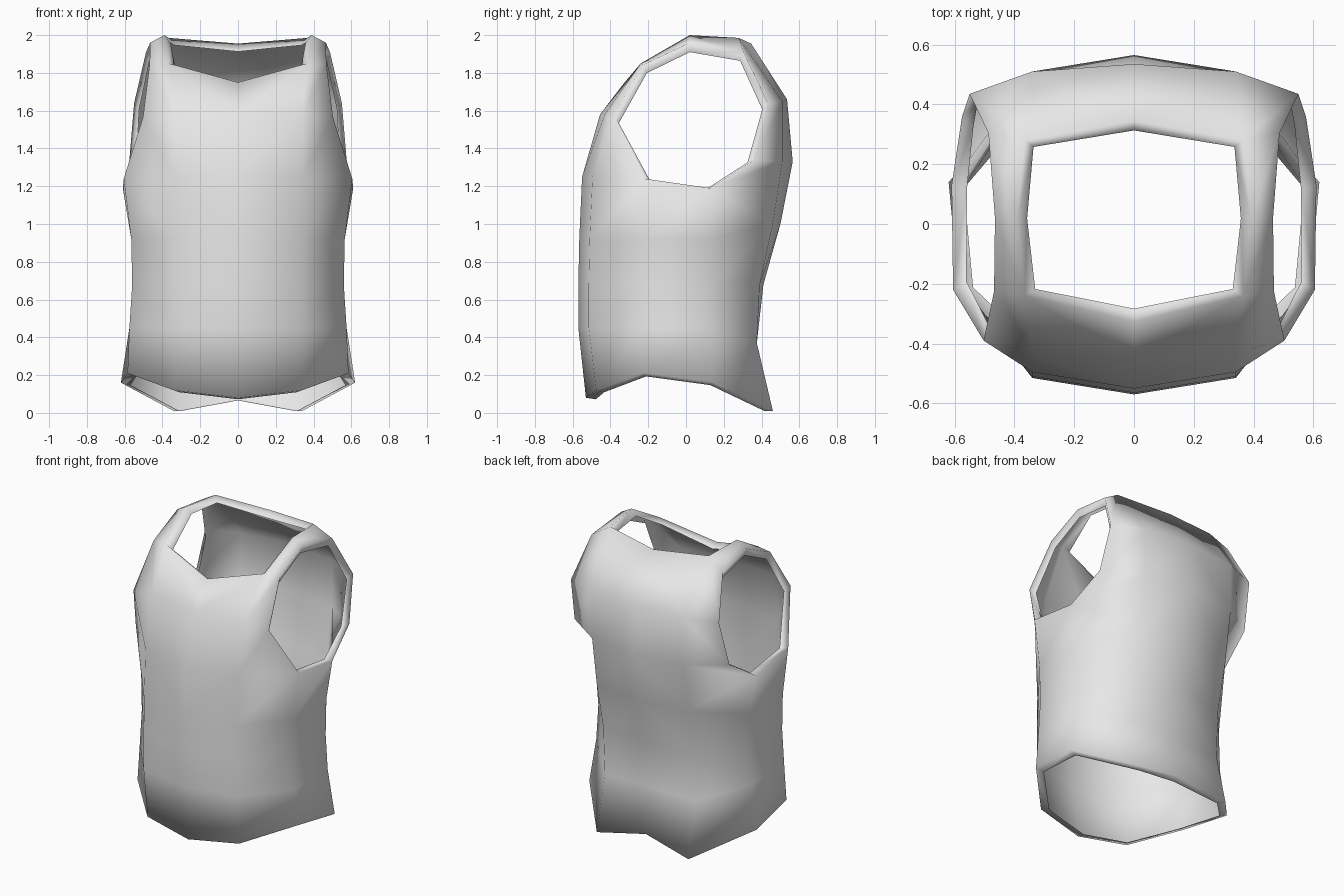
import bpy
import bmesh
from mathutils import Vector

cube = bpy.data.objects.get("Cube")
if cube:
    bpy.data.objects.remove(cube, do_unlink=True)

# One plain cloth colour
cloth = bpy.data.materials.new("light_grey_cloth")
cloth.use_nodes = True
grey = (0.8, 0.8, 0.8, 1.0)
cloth.diffuse_color = grey
cloth.node_tree.nodes["Principled BSDF"].inputs["Base Color"].default_value = grey

PANEL = 0.34          # half width of the flat front and back panels
SIDE_FRONT, SIDE_BACK = -0.22, 0.13
RIM = 0.053           # width of the folded edge round each opening


def body_ring(front, back, side, z_front, z_side, z_back, round_back):
    """Half a ring round the trunk, from front centre to back centre."""
    return [(0, -front, z_front),
            (PANEL, 0.055 - front, z_front),
            (side, SIDE_FRONT, z_side),
            (side, SIDE_BACK, z_side),
            (PANEL, back - round_back, z_back),
            (0, back, z_back)]


bm = bmesh.new()


def face(points):
    bm.faces.new([bm.verts.new(p) for p in points])


def loft(rows):
    """Join consecutive rows of points with quads."""
    for low, high in zip(rows, rows[1:]):
        for i in range(len(low) - 1):
            face((low[i], low[i + 1], high[i + 1], high[i]))


def folded(edge, centre):
    """The edge moved by the rim width towards a centre point."""
    centre = Vector(centre)
    return [Vector(p) + (centre - Vector(p)).normalized() * RIM for p in edge]


# Hem: dips at the back corners, rises at the sides
hem = [(0, -0.53, 0.08), (PANEL, -0.475, 0.12), (0.585, -0.23, 0.21),
       (0.62, 0.14, 0.16), (PANEL, 0.46, 0.01), (0, 0.425, 0.075)]

# Trunk up to the underarm
hip = body_ring(0.57, 0.375, 0.575, 0.45, 0.45, 0.37, 0.0)
waist = body_ring(0.57, 0.41, 0.56, 0.68, 0.68, 0.68, 0.02)
ribs = body_ring(0.565, 0.5, 0.565, 0.92, 0.92, 1.0, 0.04)
chest = body_ring(0.55, 0.565, 0.605, 1.25, 1.24, 1.33, 0.055)
chest[3] = (0.61, SIDE_BACK, 1.19)
loft([folded(hem, (0, 0, 0)), hem, hip, waist, ribs])
loft([ribs[:4], chest[:4]])
loft([ribs[4:], chest[4:]])

# Armhole edge, from the front over the shoulder to the back
arm_front = (0.503, -0.39, 1.565)
arm_strap_front = (0.468, -0.225, 1.845)
arm_top = (0.465, 0.02, 1.96)
arm_strap_back = (0.487, 0.305, 1.91)
arm_back = (0.55, 0.435, 1.64)
arm_low_back = (0.575, 0.36, 1.34)

# Neckline edge
neck_front = [(0, -0.325, 1.75), (0.365, -0.24, 1.85)]
neck_top = (0.39, 0.02, 2.0)
neck_back = [(0, 0.345, 1.955), (0.365, 0.28, 1.985)]

# Upper front panel
loft([chest[:3],
      [(0, -0.455, 1.58), (PANEL, -0.43, 1.58), arm_front],
      neck_front + [arm_strap_front]])

# Shoulder strap
loft([[neck_front[1], arm_strap_front],
      [neck_top, arm_top],
      [neck_back[1], arm_strap_back]])

# Upper back panel
loft([neck_back + [arm_strap_back],
      [(0, 0.535, 1.66), (PANEL, 0.51, 1.65), arm_back],
      [chest[5], chest[4], arm_low_back]])

# Gusset behind the underarm
face((ribs[3], ribs[4], chest[3]))
face((chest[3], ribs[4], chest[4], arm_low_back))

# Folded edges of the neck and armhole
neck = neck_front + [neck_top] + neck_back[::-1]
loft([neck, folded(neck, (0, 0, 1.5))])
armhole = [chest[2], chest[3], arm_low_back, arm_back, arm_strap_back,
           arm_top, arm_strap_front, arm_front, chest[2]]
loft([armhole, folded(armhole, (0.2, 0.02, 1.2))])

bmesh.ops.remove_doubles(bm, verts=bm.verts[:], dist=0.001)
for f in bm.faces:
    f.smooth = True

mesh = bpy.data.meshes.new("sleeveless_shirt")
bm.to_mesh(mesh)
bm.free()
mesh.materials.append(cloth)
shirt = bpy.data.objects.new("sleeveless_shirt", mesh)
bpy.context.scene.collection.objects.link(shirt)

# Other half
mirror = shirt.modifiers.new("other_half", "MIRROR")
mirror.use_clip = True
mirror.merge_threshold = 0.001
